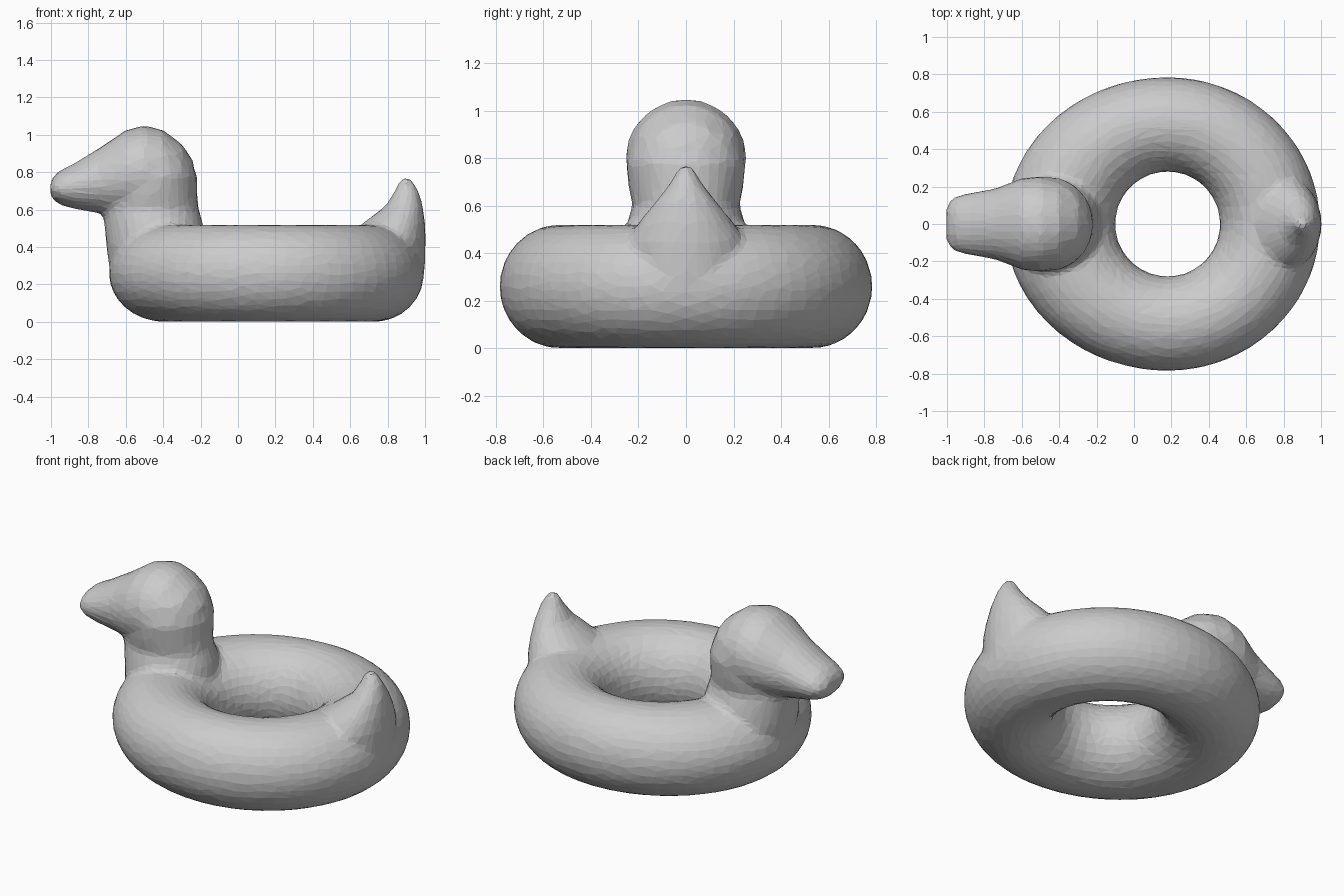
import bpy
import bmesh
from math import cos, sin, pi

cube = bpy.data.objects.get("Cube")
if cube:
    bpy.data.objects.remove(cube, do_unlink=True)

SIDES = 32
bm = bmesh.new()


def loft(rings, closed=False):
    """Skin a row of point loops, capping the ends unless the row is closed."""
    loops = [[bm.verts.new(p) for p in ring] for ring in rings]
    pairs = list(zip(loops, loops[1:]))
    if closed:
        pairs.append((loops[-1], loops[0]))
    else:
        bm.faces.new(loops[0][::-1])
        bm.faces.new(loops[-1])
    for a, b in pairs:
        for i in range(len(a)):
            j = (i + 1) % len(a)
            bm.faces.new((a[i], a[j], b[j], b[i]))


def oval(low, high, half_width):
    """Points (across, side) of an ellipse between low and high."""
    mid, rad = (low + high) / 2, (high - low) / 2
    return [(mid + rad * cos(2 * pi * i / SIDES), half_width * sin(2 * pi * i / SIDES))
            for i in range(SIDES)]


def loft_up(sections):
    loft([[(x, y, z) for x, y in oval(lo, hi, w)] for z, lo, hi, w in sections])


def loft_along(sections):
    loft([[(x, y, z) for z, y in oval(lo, hi, w)] for x, lo, hi, w in sections])


# Inflated ring: round hole, outer edge stretched towards the head
HOLE, WIDE, HEIGHT, CENTRE = 0.28, 0.785, 0.26, 0.18
rings = []
for k in range(64):
    a = 2 * pi * k / 64
    length = 0.815 if cos(a) > 0 else 0.87
    outer = 1 / ((cos(a) / length) ** 2 + (sin(a) / WIDE) ** 2) ** 0.5
    mid, rad = (outer + HOLE) / 2, (outer - HOLE) / 2
    ring = []
    for i in range(SIDES):
        t = 2 * pi * i / SIDES
        r = mid + rad * cos(t)
        ring.append((CENTRE + r * cos(a), r * sin(a), HEIGHT + HEIGHT * sin(t)))
    rings.append(ring)
loft(rings, closed=True)

# Neck: height, front, back, half width
loft_up([(0.15, -0.58, -0.25, 0.15), (0.3, -0.69, -0.2, 0.24),
         (0.42, -0.705, -0.17, 0.27), (0.52, -0.715, -0.185, 0.25),
         (0.6, -0.725, -0.21, 0.225), (0.68, -0.72, -0.218, 0.242),
         (0.78, -0.69, -0.22, 0.252), (0.9, -0.62, -0.265, 0.215)])

# Head and beak: position, underside, top, half width
loft_along([(-1.003, 0.68, 0.75, 0.09), (-0.985, 0.65, 0.78, 0.125),
            (-0.95, 0.625, 0.81, 0.15), (-0.88, 0.605, 0.845, 0.165),
            (-0.74, 0.58, 0.93, 0.19), (-0.6, 0.56, 1.025, 0.245),
            (-0.5, 0.55, 1.05, 0.255), (-0.4, 0.55, 1.025, 0.235),
            (-0.3, 0.58, 0.95, 0.185), (-0.24, 0.65, 0.86, 0.1)])

# Upturned tail: height, inner edge, outer edge, half width
loft_up([(0.2, 0.6, 0.985, 0.2), (0.32, 0.58, 1.0, 0.25),
         (0.45, 0.6, 1.003, 0.25), (0.53, 0.67, 1.0, 0.2),
         (0.62, 0.79, 0.988, 0.125), (0.7, 0.838, 0.965, 0.065),
         (0.75, 0.86, 0.935, 0.035), (0.772, 0.88, 0.915, 0.02)])

bmesh.ops.recalc_face_normals(bm, faces=bm.faces)
mesh = bpy.data.meshes.new("duck_float")
bm.to_mesh(mesh)
bm.free()
body = bpy.data.objects.new("duck_float", mesh)
bpy.context.collection.objects.link(body)

# Fuse the parts into one skin, soften the joins, then reduce to facets
fuse = body.modifiers.new("fuse", 'REMESH')
fuse.mode = 'VOXEL'
fuse.voxel_size = 0.02
soften = body.modifiers.new("soften", 'SMOOTH')
soften.factor = 0.5
soften.iterations = 5
facets = body.modifiers.new("facets", 'DECIMATE')
facets.ratio = 0.09

# Plain grey plastic
grey = bpy.data.materials.new("plain grey")
colour = (0.6, 0.6, 0.6, 1)
grey.diffuse_color = colour
grey.use_nodes = True
grey.node_tree.nodes["Principled BSDF"].inputs["Base Color"].default_value = colour
mesh.materials.append(grey)
